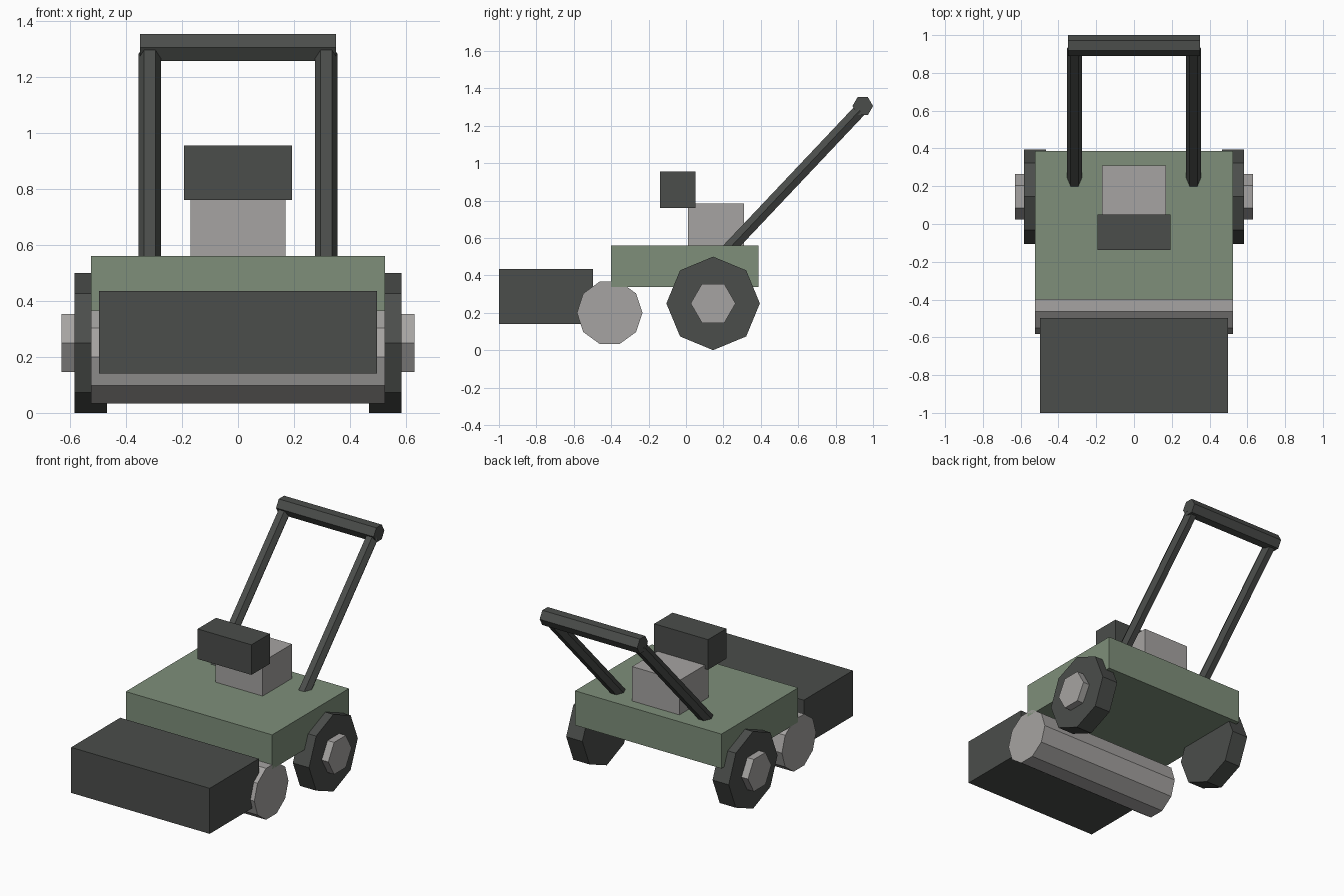
import bpy, bmesh, math
from mathutils import Vector, Matrix

if "Cube" in bpy.data.objects:
    bpy.data.objects.remove(bpy.data.objects["Cube"])


def material(name, color):
    m = bpy.data.materials.new(name)
    m.diffuse_color = (*color, 1)
    m.use_nodes = True
    m.node_tree.nodes["Principled BSDF"].inputs["Base Color"].default_value = m.diffuse_color
    return m


DARK = material("dark", (0.07, 0.075, 0.07))
GREEN = material("green", (0.21, 0.275, 0.195))
GREY = material("light_grey", (0.38, 0.37, 0.36))


def finish(name, bm, mat):
    mesh = bpy.data.meshes.new(name)
    bm.to_mesh(mesh)
    bm.free()
    mesh.materials.append(mat)
    ob = bpy.data.objects.new(name, mesh)
    bpy.context.collection.objects.link(ob)
    return ob


def box(name, half_width, y, z, mat):
    """Box centred on x, spanning the y and z ranges."""
    bm = bmesh.new()
    bmesh.ops.create_cube(bm, size=1)
    bmesh.ops.scale(bm, vec=(2 * half_width, y[1] - y[0], z[1] - z[0]), verts=bm.verts)
    bmesh.ops.translate(bm, vec=(0, sum(y) / 2, sum(z) / 2), verts=bm.verts)
    return finish(name, bm, mat)


def prism(name, start, end, radius, sides, mat):
    """Regular prism between two points; a corner lies in the flat direction."""
    a, b = Vector(start), Vector(end)
    axis = (b - a).normalized()
    # first corner points along y for cross rods, along x for the others
    u = Vector((0, 1, 0)) if abs(axis.x) > 0.9 else Vector((1, 0, 0))
    v = axis.cross(u)
    rot = Matrix((u, v, axis)).transposed().to_4x4()
    bm = bmesh.new()
    ring = [Vector((radius * math.cos(t), radius * math.sin(t), 0))
            for t in (2 * math.pi * i / sides for i in range(sides))]
    face = bm.faces.new([bm.verts.new(p) for p in ring])
    out = bmesh.ops.extrude_face_region(bm, geom=[face], use_keep_orig=True)
    top = [g for g in out["geom"] if isinstance(g, bmesh.types.BMVert)]
    bmesh.ops.translate(bm, vec=(0, 0, (b - a).length), verts=top)
    bmesh.ops.transform(bm, matrix=Matrix.Translation(a) @ rot, verts=bm.verts)
    bmesh.ops.recalc_face_normals(bm, faces=bm.faces)
    return finish(name, bm, mat)


# Body, grass catcher and engine
box("deck", 0.525, (-0.4, 0.387), (0.337, 0.56), GREEN)
box("grass_catcher", 0.497, (-1.0, -0.497), (0.14, 0.435), DARK)
box("engine", 0.17, (0.01, 0.31), (0.55, 0.783), GREY)
box("fuel_tank", 0.193, (-0.138, 0.05), (0.76, 0.955), DARK)

# Front roller
prism("roller", (-0.525, -0.408, 0.2), (0.525, -0.408, 0.2), 0.175, 10, GREY)

# Wheels, hubs and handle arms on both sides
for side, s in (("left", -1), ("right", 1)):
    prism(f"wheel_{side}", (s * 0.467, 0.145, 0.25), (s * 0.583, 0.145, 0.25), 0.25, 8, DARK)
    prism(f"hub_{side}", (s * 0.5, 0.145, 0.25), (s * 0.63, 0.145, 0.25), 0.12, 6, GREY)
    prism(f"handle_arm_{side}", (s * 0.315, 0.19, 0.5), (s * 0.315, 0.93, 1.283), 0.04, 6, DARK)

# Handle grip
prism("handle_grip", (-0.35, 0.945, 1.305), (0.35, 0.945, 1.305), 0.055, 6, DARK)
